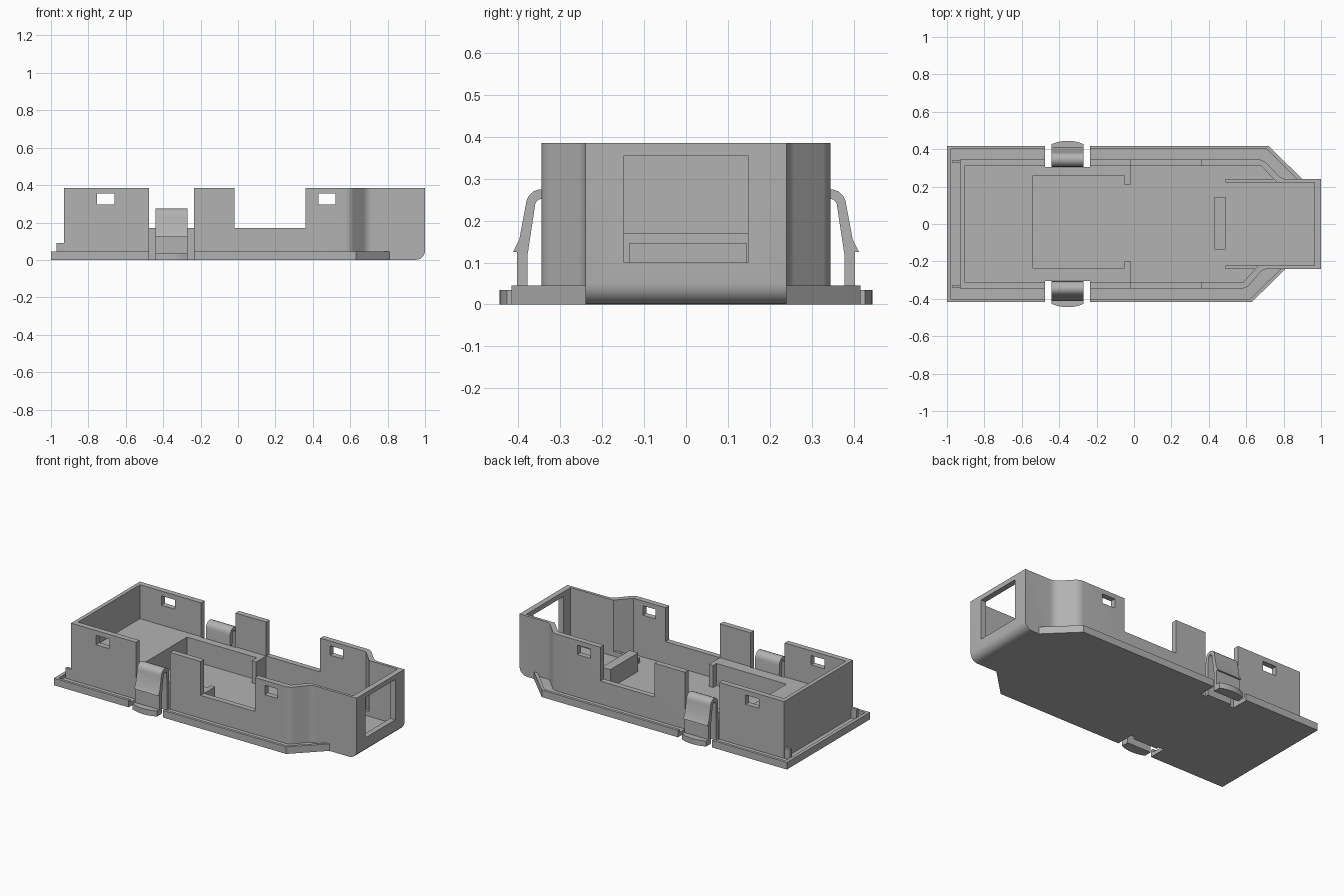
import bpy, bmesh, math

old = bpy.data.objects.get("Cube")
if old:
    bpy.data.objects.remove(old, do_unlink=True)

grey = bpy.data.materials.new("plain_grey")
grey.use_nodes = True
COLOUR = (0.45, 0.45, 0.45, 1)
grey.diffuse_color = COLOUR
grey.node_tree.nodes["Principled BSDF"].inputs["Base Color"].default_value = COLOUR


def prism(name, pts, lo, hi, axis="z", round_edges=()):
    """Extrude a 2D outline along z, or a (y, z) outline along x."""
    bm = bmesh.new()
    place = (lambda p: (p[0], p[1], lo)) if axis == "z" else (lambda p: (lo, p[0], p[1]))
    face = bm.faces.new([bm.verts.new(place(p)) for p in pts])
    out = bmesh.ops.extrude_face_region(bm, geom=[face])
    shift = (0, 0, hi - lo) if axis == "z" else (hi - lo, 0, 0)
    moved = [v for v in out["geom"] if isinstance(v, bmesh.types.BMVert)]
    bmesh.ops.translate(bm, verts=moved, vec=shift)
    bmesh.ops.recalc_face_normals(bm, faces=bm.faces)
    for rule, radius in round_edges:
        edges = [e for e in bm.edges if rule(e.verts[0].co, e.verts[1].co)]
        bmesh.ops.bevel(bm, geom=edges, offset=radius, segments=5,
                        profile=0.5, affect="EDGES")
    mesh = bpy.data.meshes.new(name)
    bm.to_mesh(mesh)
    bm.free()
    mesh.materials.append(grey)
    obj = bpy.data.objects.new(name, mesh)
    bpy.context.collection.objects.link(obj)
    return obj


def box(name, x, y, z):
    y = sorted(y)
    return prism(name, [(x[0], y[0]), (x[1], y[0]), (x[1], y[1]), (x[0], y[1])], *z)


def combine(obj, tool, operation="DIFFERENCE"):
    mod = obj.modifiers.new("cut", "BOOLEAN")
    mod.object, mod.operation, mod.solver = tool, operation, "EXACT"
    bpy.context.view_layer.objects.active = obj
    bpy.ops.object.modifier_apply(modifier=mod.name)
    bpy.data.objects.remove(tool, do_unlink=True)


def smooth(obj):
    bpy.ops.object.select_all(action="DESELECT")
    obj.select_set(True)
    bpy.context.view_layer.objects.active = obj
    bpy.ops.object.shade_smooth_by_angle(angle=math.radians(30))


TOP, SILL, FLOOR = 0.385, 0.17, 0.03

# Outer tub with rounded shoulders and a rounded nose bottom
outer = [(-.93, -.345), (.6, -.345), (.69, -.24), (1, -.24),
         (1, .24), (.79, .24), (.69, .345), (-.93, .345)]
shoulder = lambda a, b: abs(a.z - b.z) > .1 and .5 < a.x < .9
nose_edge = lambda a, b: min(a.x, b.x) > .99 and max(a.z, b.z) < .01
tub = prism("housing", outer, 0, TOP,
            round_edges=[(shoulder, .025), (nose_edge, .05)])

# Flange around the foot, with a raised outer rim
flange = prism("flange", [(-1, -.417), (.63, -.417), (.81, -.24),
                          (.9, .24), (.72, .417), (-1, .417)], 0, .045)
combine(flange, prism("flange_recess", [(-.978, -.4), (.622, -.4), (.785, -.24),
                                        (.87, .24), (.712, .4), (-.978, .4)], .025, .1))
combine(tub, flange, "UNION")
for s in (-1, 1):
    combine(tub, box("end_rib", (-.97, -.92), (s * .325, s * .343), (.01, .09)), "UNION")

# Upper cavity, deep front cavity and the stepped rear pocket
nose_inner = [(.585, -.31), (.665, -.222), (.965, -.222),
              (.965, .222), (.765, .222), (.68, .31)]
combine(tub, prism("upper_cavity", [(-.905, -.31)] + nose_inner + [(-.905, .31)], SILL, 1))
combine(tub, prism("front_cavity", [(-.02, -.31)] + nose_inner + [(-.02, .31)], FLOOR, 1))
combine(tub, prism("pocket", [(-.54, -.235), (-.05, -.235), (-.05, -.2), (.1, -.2),
                              (.1, .21), (-.05, .21), (-.05, .26), (-.54, .26)], FLOOR, 1))

# Side openings, clip notches, latch slots and the nose window
for s in (-1, 1):
    combine(tub, box("side_opening", (-.02, .36), (s * .25, s * .6), (SILL, 1)))
    combine(tub, box("clip_notch", (-.475, -.235), (s * .305, s * .6), (-1, 1)))
    for x in ((-.755, -.66), (.43, .52)):
        combine(tub, box("latch_slot", x, (s * .25, s * .6), (.295, .355)))
combine(tub, box("nose_window", (.9, 1.2), (-.148, .148), (.1, .355)))
smooth(tub)

# Inner stop bar and low guide rails
box("stop_bar", (.43, .49), (-.135, .145), (FLOOR - .01, .147))
for s, side in ((-1, "right"), (1, "left")):
    box(side + "_guide_rail", (.49, .97), (s * .222, s * .24), (FLOOR - .01, .06))

# Spring clips: bent strip with a barb, and a curved press foot
arch = [(math.cos(math.radians(a)), math.sin(math.radians(a))) for a in range(0, 181, 20)]
outside = [(.345 + .038 * c, .235 + .04 * n) for c, n in arch]
inside = [(.345 + .016 * c, .232 + .02 * n) for c, n in reversed(arch)]
strip = ([(.403, 0), (.403, .125), (.413, .125), (.398, .155)] + outside
         + [(.303, 0), (.325, 0)] + inside + [(.378, .12), (.378, 0)])
for s, side in ((-1, "right"), (1, "left")):
    smooth(prism(side + "_spring_clip", [(s * y, z) for y, z in strip], -.44, -.27, "x"))
    arc = [(-.355 + .085 * t / 4, s * (.445 - .018 * (t / 4) ** 2)) for t in range(-4, 5)]
    smooth(prism(side + "_clip_foot", [(-.27, s * .38), (-.44, s * .38)][::-1] + arc[::-1],
                 0, .035))
